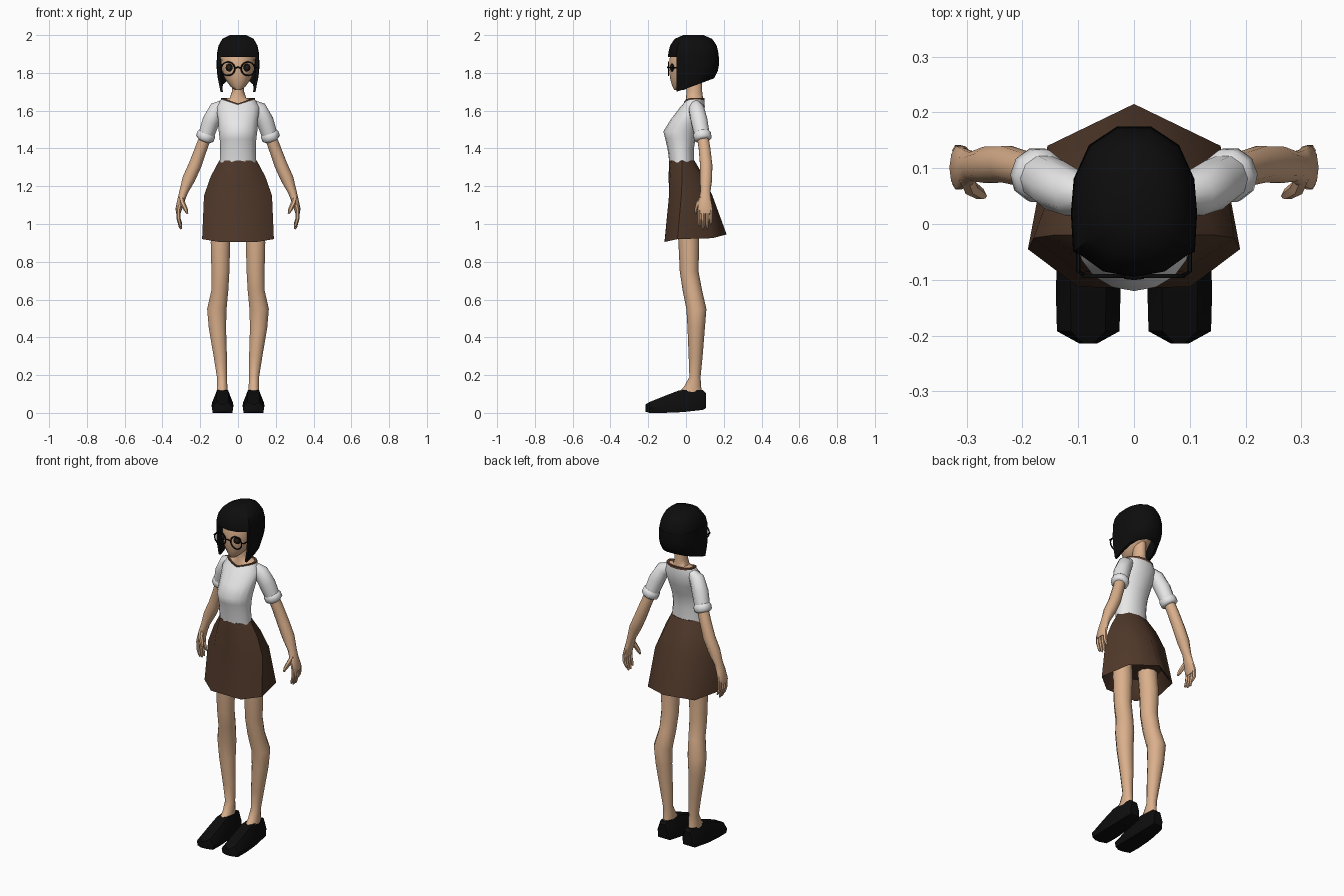
import bpy, bmesh
from math import sin, cos, pi, radians
from mathutils import Vector

cube = bpy.data.objects.get("Cube")
if cube:
    bpy.data.objects.remove(cube, do_unlink=True)


def material(name, r, g, b):
    mat = bpy.data.materials.new(name)
    mat.use_nodes = True
    mat.diffuse_color = (r, g, b, 1)
    bsdf = mat.node_tree.nodes["Principled BSDF"]
    bsdf.inputs["Base Color"].default_value = (r, g, b, 1)
    bsdf.inputs["Roughness"].default_value = .9
    return mat


skin = material("skin", .70, .43, .26)
black = material("soft black", .004, .004, .004)
white = material("shirt white", .82, .82, .82)
brown = material("skirt brown", .08, .04, .023)
trim = material("collar brown", .13, .06, .033)
iris = material("dark iris", .03, .013, .007)


def finish(obj, mat, angle):
    obj.data.materials.append(mat)
    bpy.ops.object.select_all(action='DESELECT')
    obj.select_set(True)
    bpy.context.view_layer.objects.active = obj
    bpy.ops.object.shade_smooth_by_angle(angle=radians(angle))
    return obj


def loft(name, rings, mat, caps=True, angle=50):
    """Skin a series of closed rings with equal point counts."""
    bm = bmesh.new()
    loops = [[bm.verts.new(p) for p in ring] for ring in rings]
    n = len(loops[0])
    for a, b in zip(loops, loops[1:]):
        for i in range(n):
            j = (i + 1) % n
            bm.faces.new((a[i], a[j], b[j], b[i]))
    if caps:
        bm.faces.new(loops[0])
        bm.faces.new(loops[-1])
    bmesh.ops.recalc_face_normals(bm, faces=bm.faces)
    mesh = bpy.data.meshes.new(name)
    bm.to_mesh(mesh)
    bm.free()
    obj = bpy.data.objects.new(name, mesh)
    bpy.context.collection.objects.link(obj)
    return finish(obj, mat, angle)


def oval(z, rx, front, back, cx=0, n=16):
    """Horizontal ellipse between a front and a back y."""
    cy, ry = (front + back) / 2, (back - front) / 2
    return [Vector((cx + rx * sin(2 * pi * i / n), cy - ry * cos(2 * pi * i / n), z))
            for i in range(n)]


def tube(name, path, mat, sx=1, n=10):
    """Rings square to a path of (x, y, z, thickness, depth along y)."""
    pts = [Vector((sx * p[0], p[1], p[2])) for p in path]
    rings = []
    for k, (c, p) in enumerate(zip(pts, path)):
        tangent = (pts[min(k + 1, len(pts) - 1)] - pts[max(k - 1, 0)]).normalized()
        ref = Vector((0, 1, 0)) if abs(tangent.y) < .8 else Vector((0, 0, 1))
        u = tangent.cross(ref).normalized()
        v = u.cross(tangent)
        rings.append([c + u * p[3] * cos(2 * pi * i / n) + v * p[-1] * sin(2 * pi * i / n)
                      for i in range(n)])
    return loft(name, rings, mat)


def mirrored(half):
    """Close a half outline, run from front to back, across x = 0."""
    return half + [(-p[0], *p[1:]) for p in reversed(half) if p[0] > 0]


# Head and neck
loft("head", [oval(*r) for r in (
    (1.71, .018, -.062, -.01), (1.73, .042, -.073, .03), (1.77, .07, -.084, .08),
    (1.82, .086, -.09, .11), (1.88, .092, -.086, .13), (1.94, .08, -.06, .12))], skin)


def neckline(scale, drop):
    """Neck opening with a V at the front."""
    ring = oval(1.667 - drop, .086 * scale, .04 - .05 * scale, .04 + .055 * scale)
    for p in ring:
        if p.y < .04:
            p.z -= .03 * max(0, 1 - abs(p.x) / .086)
    return ring


loft("neck", [neckline(.9, .004), oval(1.668, .043, .0, .09),
              oval(1.70, .033, .003, .086), oval(1.78, .033, .003, .086)], skin)

# Blouse body and collar trim
loft("blouse", [oval(*r) for r in (
    (1.325, .097, -.088, .042), (1.40, .094, -.098, .042), (1.45, .097, -.11, .05),
    (1.49, .102, -.12, .062), (1.55, .105, -.083, .085), (1.62, .116, -.03, .1))]
    + [neckline(1.02, .004)], white, caps=False)
loft("collar", [neckline(1.04, .012), neckline(1.05, -.001), neckline(.88, -.001),
                neckline(.86, .01)], trim, caps=False)

# Skirt: faceted bell with a turned-in hem
skirt_rows = (
    ((0, -.09, 1.335), (.065, -.078, 1.335), (.1, -.02, 1.335), (.06, .034, 1.335), (0, .045, 1.335)),
    ((0, -.092, 1.25), (.085, -.085, 1.25), (.145, -.02, 1.25), (.095, .075, 1.25), (0, .095, 1.25)),
    ((0, -.09, 1.15), (.095, -.09, 1.15), (.18, -.025, 1.15), (.135, .1, 1.15), (0, .14, 1.15)),
    ((0, -.114, .905), (.1, -.113, .905), (.19, -.045, .92), (.155, .14, .925), (0, .215, .945)))
rings = [mirrored(list(row)) for row in skirt_rows]
rings.append([(x * .92, y * .92, z + .012) for x, y, z in rings[-1]])
rings.append([(x * .85, y * .85, 1.02) for x, y, z in rings[-1]])
loft("skirt", rings, brown, angle=60)

# Bobbed hair: crown with fringe, and a crescent curtain round the sides
sides = [(.108, -.05), (.112, .02), (.107, .08), (.08, .14), (.03, .173)]
fringe = [(0, -.095), (.055, -.085), (.095, -.056)]


def scaled(outline, s, z):
    return [(x * s, .04 + (y - .04) * s, z) for x, y in outline]


loft("hair_crown", [scaled(mirrored(fringe + sides), s, z) for s, z in (
    (.4, 2.0), (.74, 1.98), (.92, 1.945), (.99, 1.905), (1, 1.885))], black)


def curtain(s, top, slope):
    outer, inner = mirrored(sides), mirrored([(x * .86, y * .9) for x, y in sides])
    inner[0] = (inner[0][0], -.05)
    inner[-1] = (inner[-1][0], -.05)
    return [(x * s, y if y < 0 else y * s, top + slope * (y + .05))
            for x, y in outer + inner[::-1]]


loft("hair_curtain", [curtain(1, 1.9, 0), curtain(1.01, 1.82, .1),
                      curtain(.97, 1.765, .2), curtain(.86, 1.70, .32)], black)

# Round glasses: bridge
tube("glasses_bridge", [(-.017, -.095, 1.825, .004), (0, -.097, 1.83, .004),
                        (.017, -.095, 1.825, .004)], black, n=6)

for side, sx in (("left", 1), ("right", -1)):
    # Eyes, rims and temples
    bpy.ops.mesh.primitive_torus_add(
        major_segments=20, minor_segments=6, major_radius=.036, minor_radius=.004,
        location=(sx * .053, -.093, 1.822), rotation=(pi / 2, 0, 0))
    rim = bpy.context.object
    rim.name = side + "_glasses_rim"
    finish(rim, black, 60)
    tube(side + "_glasses_temple", [(.088, -.092, 1.828, .004), (.1, -.085, 1.828, .004),
                                    (.1, -.04, 1.828, .004)], black, sx, 6)
    for part, size, y, mat in (("eye", .021, -.074, black), ("iris", .012, -.077, iris)):
        bpy.ops.mesh.primitive_uv_sphere_add(segments=14, ring_count=8, radius=1,
                                             location=(sx * .047, y, 1.828),
                                             rotation=(0, 0, sx * .5))
        eye = bpy.context.object
        eye.name = side + "_" + part
        eye.scale = (size, .006, size)
        finish(eye, mat, 60)

    # Sleeve with rolled cuff
    tube(side + "_sleeve", [(.07, .05, 1.635, .026), (.11, .055, 1.61, .042),
                            (.143, .07, 1.545, .046), (.168, .085, 1.47, .042)], white, sx)
    tube(side + "_cuff", [(.163, .083, 1.487, .04), (.167, .085, 1.476, .049),
                          (.176, .089, 1.452, .049), (.18, .091, 1.442, .036)], white, sx)

    # Arm, palm, fingers and thumb
    tube(side + "_arm", [(.165, .085, 1.48, .031), (.195, .098, 1.40, .032),
                         (.228, .107, 1.31, .034), (.26, .106, 1.24, .034),
                         (.288, .103, 1.17, .023, .027), (.3, .1, 1.13, .02, .034),
                         (.314, .101, 1.08, .017, .041), (.316, .102, 1.055, .012, .038)],
         skin, sx)
    for k, name in enumerate(("index", "middle", "ring", "little")):
        y = .072 + .02 * k
        tip = .985 - .012 * (k in (1, 2)) + .012 * (k == 3)
        tube(f"{side}_{name}_finger", [(.316, y, 1.075, .01), (.315, y, 1.03, .0105),
                                       (.305, y, tip + .01, .008), (.3, y, tip, .004)],
             skin, sx, 6)
    tube(side + "_thumb", [(.302, .085, 1.14, .014), (.293, .065, 1.11, .014),
                           (.276, .054, 1.075, .011), (.268, .05, 1.055, .005)], skin, sx, 6)

    # Leg
    loft(side + "_leg", [oval(z, rx, f, b, sx * cx, 10) for z, cx, rx, f, b in (
        (1.05, .088, .056, -.05, .06), (.9, .093, .054, -.04, .07),
        (.75, .093, .05, -.033, .066), (.65, .096, .047, -.018, .085),
        (.55, .112, .054, .002, .108), (.45, .109, .048, .008, .1),
        (.3, .094, .037, .014, .088), (.19, .085, .028, .018, .077),
        (.14, .084, .029, -.01, .08), (.11, .084, .03, -.04, .085))], skin)

    # Shoe: cross-sections from heel to toe
    shoe = []
    for y, half, low, top in ((.105, .03, .025, .105), (.09, .043, .016, .12),
                              (0, .052, .006, .122), (-.04, .055, .003, .118),
                              (-.12, .058, .0, .087), (-.192, .056, .0, .058),
                              (-.214, .016, .006, .045)):
        mid = low + (top - low) * .45
        shoe.append([(sx * .082 + half * a, y, z) for a, z in (
            (-.9, low), (.9, low), (1, mid), (.55, top), (-.55, top), (-1, mid))])
    loft(side + "_shoe", shoe, black, angle=40)
